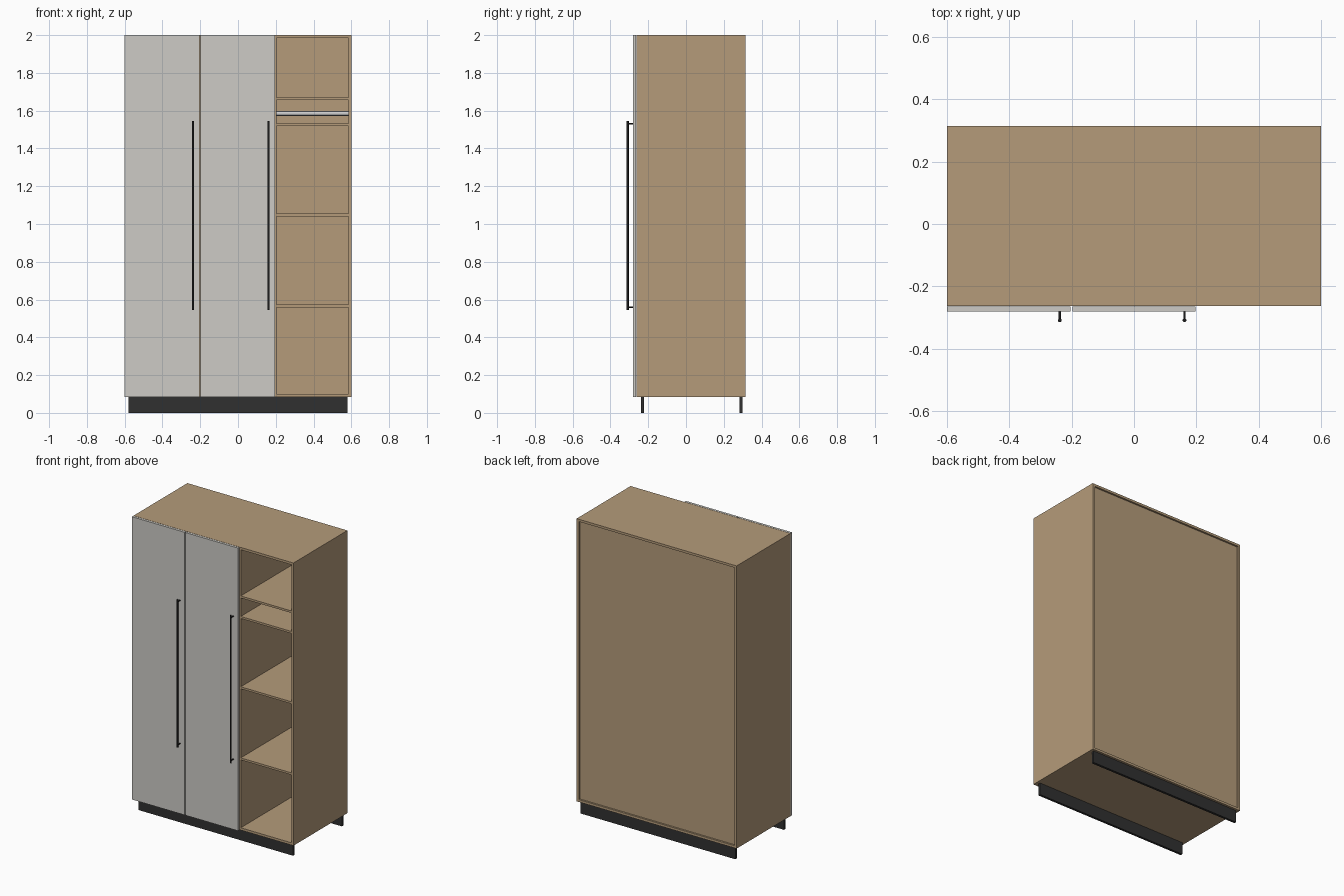
import bpy
from mathutils import Vector

if "Cube" in bpy.data.objects:
    bpy.data.objects.remove(bpy.data.objects["Cube"])


def material(name, rgb):
    m = bpy.data.materials.new(name)
    m.diffuse_color = (*rgb, 1)
    m.use_nodes = True
    m.node_tree.nodes["Principled BSDF"].inputs["Base Color"].default_value = m.diffuse_color
    return m


WOOD = material("wood", (0.46, 0.33, 0.195))
DOOR = material("door_paint", (0.61, 0.60, 0.565))
DARK = material("dark_plinth", (0.03, 0.03, 0.03))
BLACK = material("black_metal", (0.012, 0.012, 0.012))
STEEL = material("steel", (0.55, 0.56, 0.58))


def box(name, x, y, z, mat):
    """Box from (min, max) ranges."""
    bpy.ops.mesh.primitive_cube_add(size=1, location=[(a + b) / 2 for a, b in (x, y, z)])
    o = bpy.context.object
    o.name = name
    o.scale = [b - a for a, b in (x, y, z)]
    bpy.ops.object.transform_apply(location=False, rotation=False)
    o.data.materials.append(mat)
    return o


def rod(name, start, end, radius, mat):
    """Round bar between two points."""
    a, b = Vector(start), Vector(end)
    bpy.ops.mesh.primitive_cylinder_add(vertices=24, radius=radius, depth=(b - a).length,
                                        location=(a + b) / 2,
                                        rotation=(b - a).to_track_quat('Z', 'Y').to_euler())
    o = bpy.context.object
    o.name = name
    o.data.materials.append(mat)
    bpy.ops.object.shade_smooth_by_angle()
    return o


T = 0.016                       # board thickness
W, Z0, Z1 = 0.6, 0.083, 2.0     # half width, carcass bottom and top
FRONT, BACK = -0.263, 0.315
INNER_BACK = BACK - 0.012
DEPTH = (FRONT, BACK)

# Carcass
box("left_side", (-W, -W + T), DEPTH, (Z0, Z1), WOOD)
box("right_side", (W - T, W), DEPTH, (Z0, Z1), WOOD)
box("top_panel", (-W + T, W - T), DEPTH, (Z1 - T, Z1), WOOD)
box("bottom_panel", (-W + T, W - T), DEPTH, (Z0, Z0 + T), WOOD)
box("back_panel", (-W + T, W - T), (INNER_BACK - 0.008, INNER_BACK), (Z0 + T, Z1 - T), WOOD)

# Dividers between the three bays
INSIDE = (FRONT, INNER_BACK - 0.008)
for name, x in (("left_divider", -0.2), ("right_divider", 0.197)):
    box(name, (x - T / 2, x + T / 2), INSIDE, (Z0 + T, Z1 - T), WOOD)

# Open bay shelves, and the hat shelf across the closed bays
for i, z in enumerate((0.566, 1.048, 1.525, 1.664)):
    box(f"open_shelf_{i + 1}", (0.205, W - T), INSIDE, (z - 0.007, z + 0.007), WOOD)
for name, x in (("left_hat_shelf", (-W + T, -0.208)), ("middle_hat_shelf", (-0.192, 0.189))):
    box(name, x, INSIDE, (1.657, 1.671), WOOD)

# Hanging rail running the full width
rod("hanging_rail", (-W + T, 0.02, 1.585), (W - T, 0.02, 1.585), 0.012, STEEL)

# Doors with long bar handles
for side, x0, x1, hx in (("left", -W, -0.203, -0.238), ("right", -0.198, 0.197, 0.162)):
    box(f"{side}_door", (x0, x1), (-0.281, -0.265), (Z0, Z1), DOOR)
    rod(f"{side}_handle_bar", (hx, -0.309, 0.545), (hx, -0.309, 1.545), 0.006, BLACK)
    for level, z in (("lower", 0.56), ("upper", 1.53)):
        rod(f"{side}_handle_{level}_post", (hx, -0.309, z), (hx, -0.28, z), 0.004, BLACK)

# Plinth boards front and back
box("front_plinth", (-0.58, 0.58), (-0.238, -0.222), (0, Z0), DARK)
box("back_plinth", (-0.58, 0.58), (0.284, 0.3), (0, Z0), DARK)
